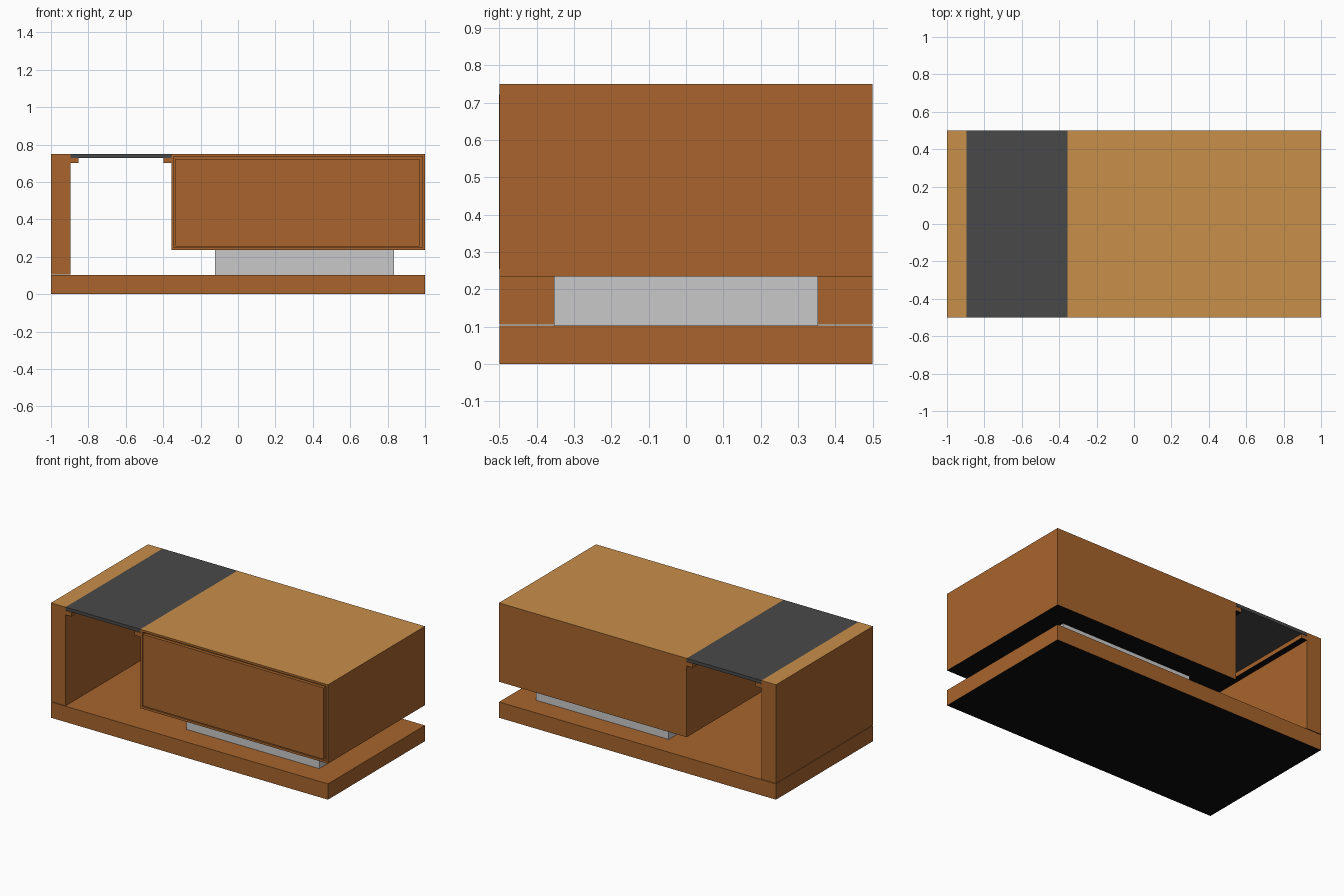
import bpy, bmesh

if "Cube" in bpy.data.objects:
    bpy.data.objects.remove(bpy.data.objects["Cube"])


def mat(name, rgb):
    m = bpy.data.materials.new(name)
    lin = [((c / 255 + 0.055) / 1.055) ** 2.4 for c in rgb]
    m.diffuse_color = (*lin, 1)
    m.use_nodes = True
    m.node_tree.nodes["Principled BSDF"].inputs["Base Color"].default_value = m.diffuse_color
    return m


WOOD = mat("brown wood", (168, 100, 44))
TOP = mat("light wood", (200, 142, 74))
BLACK = mat("black underside", (12, 12, 12))
GLASS = mat("dark glass", (73, 73, 74))
SILVER = mat("silver", (201, 201, 201))


def box(name, x, y, z, mats, recess=None):
    """Box from ranges; mats = side, top, bottom."""
    bm = bmesh.new()
    bmesh.ops.create_cube(bm, size=1)
    for v in bm.verts:
        v.co = [r[0] if c < 0 else r[1] for c, r in zip(v.co, (x, y, z))]
    bm.normal_update()
    for f in bm.faces:
        f.material_index = 1 if f.normal.z > 0.5 else 2 if f.normal.z < -0.5 else 0
    if recess:
        # open a shallow recess in the front face
        front = [f for f in bm.faces if f.normal.y < -0.5]
        bmesh.ops.inset_individual(bm, faces=front, thickness=recess)
        new = bmesh.ops.extrude_discrete_faces(bm, faces=front)["faces"]
        bmesh.ops.translate(bm, verts=list({v for f in new for v in f.verts}), vec=(0, recess, 0))
    me = bpy.data.meshes.new(name)
    bm.to_mesh(me)
    bm.free()
    for m in mats:
        me.materials.append(m)
    ob = bpy.data.objects.new(name, me)
    bpy.context.collection.objects.link(ob)
    return ob


Y = (-0.5, 0.5)
# base board and upright side panel
box("base_board", (-1, 1), Y, (0, 0.103), (WOOD, WOOD, BLACK))
box("side_panel", (-1, -0.895), Y, (0.106, 0.75), (WOOD, TOP, BLACK))

# raised cabinet with a drawer front, leaving a shadow gap on top and right
box("cabinet", (-0.355, 1), Y, (0.235, 0.75), (WOOD, TOP, BLACK), recess=0.02)
box("drawer_front", (-0.335, 0.97), (-0.501, -0.48), (0.255, 0.722), (WOOD, WOOD, BLACK))

# plinth under the cabinet
box("plinth", (-0.123, 0.835), (-0.354, 0.354), (0.103, 0.235), (SILVER, SILVER, SILVER))

# glass panel and the cleats that carry it
box("glass_panel", (-0.895, -0.355), Y, (0.729, 0.75), (GLASS, GLASS, GLASS))
for name, x in (("left_cleat", (-0.895, -0.853)), ("right_cleat", (-0.397, -0.355))):
    box(name, x, Y, (0.70, 0.727), (WOOD, WOOD, BLACK))
